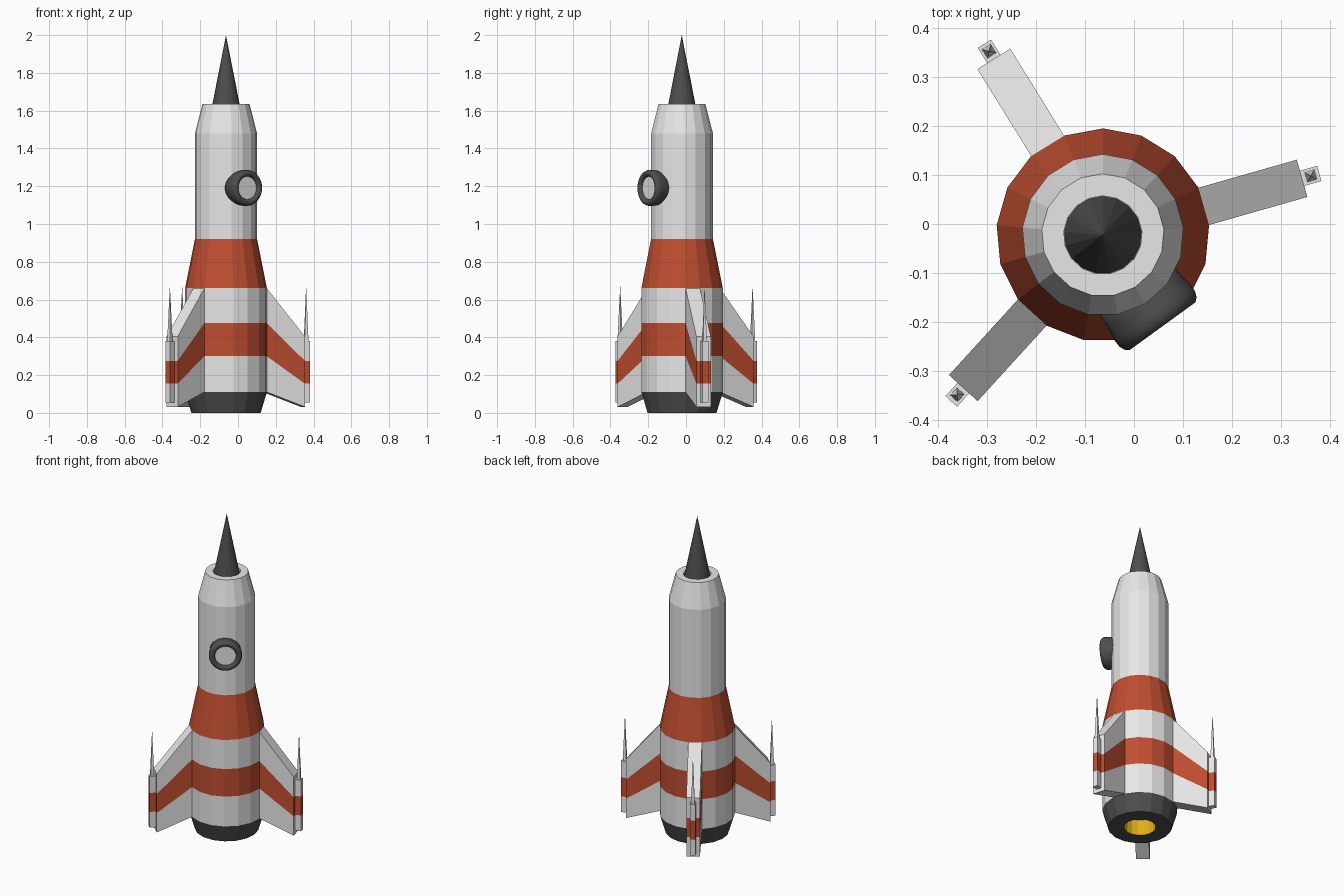
import bpy, bmesh, math
from mathutils import Matrix

if "Cube" in bpy.data.objects:
    bpy.data.objects.remove(bpy.data.objects["Cube"])

AXIS = Matrix.Translation((-0.0635, -0.0225, 0))   # rocket axis
SIDES = 17


def material(name, rgb):
    m = bpy.data.materials.new(name)
    m.diffuse_color = (*rgb, 1)
    m.use_nodes = True
    m.node_tree.nodes["Principled BSDF"].inputs["Base Color"].default_value = m.diffuse_color
    return m


MATS = [material("white", (0.8, 0.8, 0.8)),
        material("red", (0.52, 0.075, 0.03)),
        material("charcoal", (0.075, 0.075, 0.075)),
        material("gold", (0.75, 0.43, 0.01))]
WHITE, RED, DARK, GOLD = range(4)


def finish(name, bm, matrix):
    bmesh.ops.recalc_face_normals(bm, faces=bm.faces)
    me = bpy.data.meshes.new(name)
    bm.to_mesh(me)
    bm.free()
    for m in MATS:
        me.materials.append(m)
    ob = bpy.data.objects.new(name, me)
    ob.matrix_world = matrix
    bpy.context.collection.objects.link(ob)
    return ob


def lathe(name, profile, colours, sides, matrix):
    """Spin (radius, z) points round z; one colour per profile segment."""
    bm = bmesh.new()
    rings = []
    for r, z in profile:
        if r == 0:
            rings.append([bm.verts.new((0, 0, z))] * sides)
        else:
            rings.append([bm.verts.new((r * math.sin(2 * math.pi * i / sides),
                                        r * math.cos(2 * math.pi * i / sides), z))
                          for i in range(sides)])
    for a, b, c in zip(rings, rings[1:], colours):
        for i in range(sides):
            j = (i + 1) % sides
            quad = list(dict.fromkeys((a[i], a[j], b[j], b[i])))
            bm.faces.new(quad).material_index = c
    return finish(name, bm, matrix)


def slab(name, r0, r1, half, inner, outer, colours, matrix):
    """Banded block along +x, with its own row heights at each end."""
    bm = bmesh.new()
    rows = [[bm.verts.new(p) for p in ((r0, -half, zi), (r1, -half, zo),
                                       (r1, half, zo), (r0, half, zi))]
            for zi, zo in zip(inner, outer)]
    for a, b, c in zip(rows, rows[1:], colours):
        for i in range(4):
            j = (i + 1) % 4
            bm.faces.new((a[i], a[j], b[j], b[i])).material_index = c
    for row in (rows[0], rows[-1]):
        bm.faces.new(row).material_index = WHITE
    return finish(name, bm, matrix)


# Hull with recessed gold nozzle and a shallow socket for the nose
lathe("hull",
      [(0, 0.10), (0.092, 0.10), (0.092, 0), (0.184, 0), (0.2175, 0.11),
       (0.2175, 0.30), (0.2175, 0.475), (0.2175, 0.66), (0.165, 0.92),
       (0.165, 1.48), (0.125, 1.635), (0.08, 1.635), (0.08, 1.60), (0, 1.60)],
      [GOLD, GOLD, DARK, DARK, WHITE, RED, WHITE, RED,
       WHITE, WHITE, WHITE, WHITE, WHITE], SIDES, AXIS)

# Nose spike
lathe("nose_cone", [(0, 1.60), (0.079, 1.60), (0, 2.0)], [DARK, DARK], SIDES, AXIS)

# Three fins, each growing out of one hull facet, with tip block and spike
BANDS = [WHITE, RED, WHITE]
for n in range(3):
    facet = 90 - 360 / SIDES * 3.5 + 360 / SIDES * 5 * n
    m = AXIS @ Matrix.Rotation(math.radians(facet), 4, 'Z')
    slab(f"fin_{n + 1}", 0.2135, 0.4225, 0.0395,
         (0.11, 0.30, 0.475, 0.66), (0.032, 0.155, 0.276, 0.405), BANDS, m)
    rows = (0.055, 0.155, 0.276, 0.38)
    slab(f"fin_tip_{n + 1}", 0.42, 0.459, 0.016, rows, rows, BANDS, m)
    bm = bmesh.new()
    bmesh.ops.create_cone(bm, cap_ends=True, segments=4, radius1=0.0145, radius2=0,
                          depth=0.295,
                          matrix=Matrix.Translation((0.441, 0, 0.5275))
                          @ Matrix.Rotation(math.pi / 4, 4, 'Z'))
    finish(f"fin_spike_{n + 1}", bm, m)

# Round porthole: rounded frame and flat pane, facing out to the front right
port = (AXIS @ Matrix.Translation((0, 0, 1.191))
        @ Matrix.Rotation(math.radians(-54), 4, 'Z')
        @ Matrix.Translation((0, -0.011, 0))
        @ Matrix.Rotation(math.pi / 2, 4, 'Y'))
frame = [(0.060, 0.12), (0.088, 0.12), (0.092, 0.16), (0.096, 0.19), (0.0955, 0.204),
         (0.091, 0.215), (0.083, 0.222), (0.074, 0.222), (0.066, 0.217),
         (0.061, 0.209), (0.060, 0.20), (0.060, 0.12)]
ring = lathe("porthole_frame", frame, [DARK] * 11, 32, port)
bm = ring.data
for p in bm.polygons:
    p.use_smooth = True
lathe("porthole_pane", [(0, 0.19), (0.061, 0.19), (0.061, 0.205), (0, 0.205)],
      [WHITE] * 3, 32, port)
